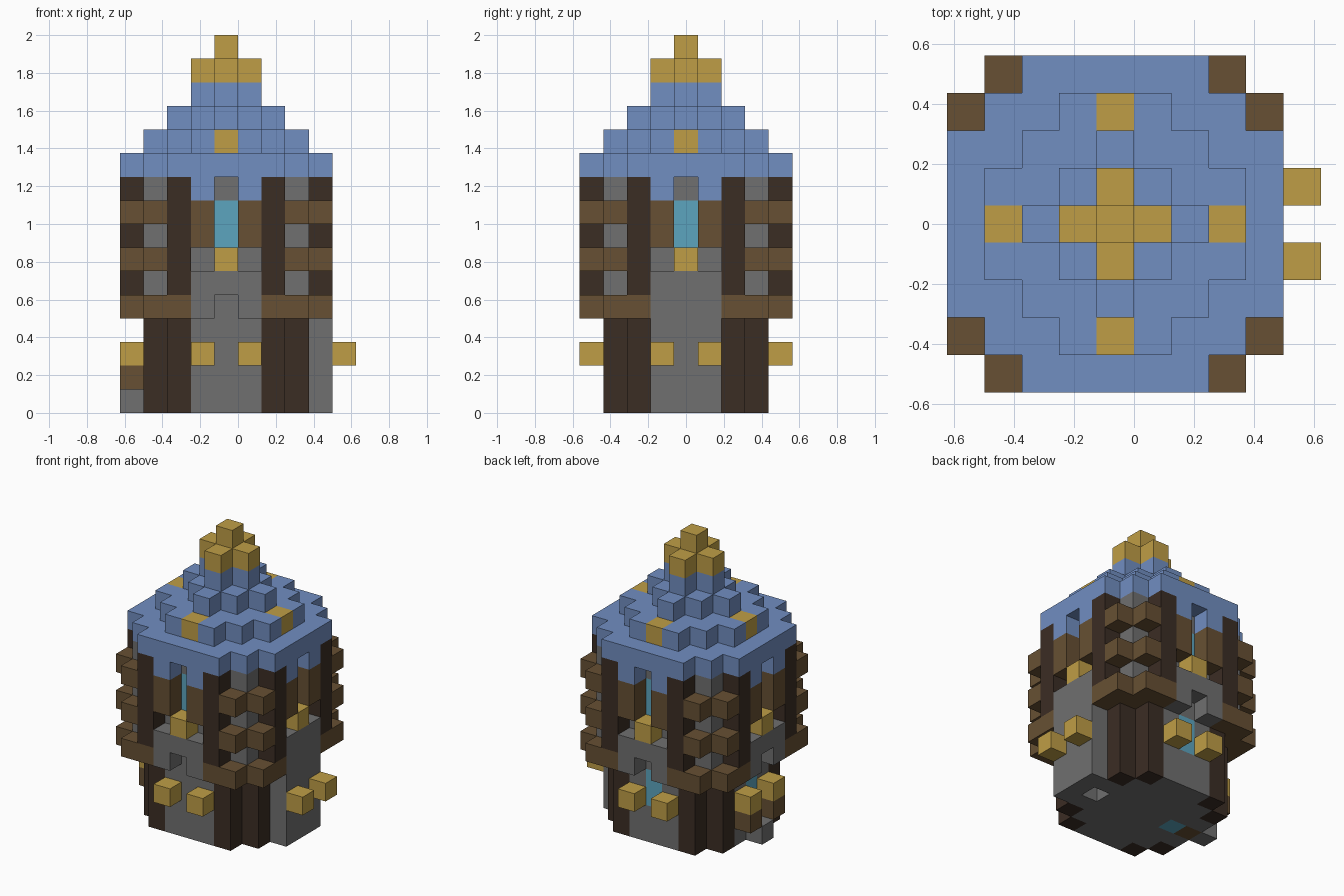
import bpy, bmesh
from mathutils import Vector

if "Cube" in bpy.data.objects:
    bpy.data.objects.remove(bpy.data.objects["Cube"], do_unlink=True)

S = 0.125        # block size
CX = -S / 2      # tower axis; the lanterns on +x widen that side
cells = {}       # (u, v, layer) -> part name


def linear(c):
    c /= 255
    return c / 12.92 if c <= 0.04045 else ((c + 0.055) / 1.055) ** 2.4


def make_material(name, r, g, b):
    colour = (linear(r), linear(g), linear(b), 1)
    m = bpy.data.materials.new(name)
    m.use_nodes = True
    m.diffuse_color = colour
    bsdf = m.node_tree.nodes["Principled BSDF"]
    bsdf.inputs["Base Color"].default_value = colour
    bsdf.inputs["Roughness"].default_value = 0.9
    return m


stone = make_material("grey stone", 112, 112, 112)
dark = make_material("dark wood", 59, 45, 36)
brown = make_material("brown wood", 103, 80, 51)
blue = make_material("blue tiles", 113, 142, 193)
gold = make_material("gold", 191, 158, 70)
glass = make_material("cyan glass", 92, 165, 191)


def ring(a, b):
    """All mirrored and turned copies of one plan position."""
    return {p for s in (a, -a) for t in (b, -b) for p in ((s, t), (t, s))}


def disc(reach, diagonal):
    """Square plan with stepped corners."""
    r = range(-reach, reach + 1)
    return {(u, v) for u in r for v in r if abs(u) + abs(v) <= diagonal}


def put(part, plan, layers):
    for k in layers:
        for u, v in plan:
            cells[u, v, k] = part


def cut(plan, layers):
    for k in layers:
        for u, v in plan:
            cells.pop((u, v, k), None)


MIDDLE = ring(0, 4)
SIDE = ring(1, 4)

# Stone walls: narrow base, wider upper storey, bay on +x
put("stone_walls", disc(3, 5), range(4))
put("stone_walls", disc(3, 6), range(4, 10))
put("stone_walls", MIDDLE | SIDE, (4, 5))
put("stone_walls", {(4, -1), (4, 0), (4, 1)}, range(4))
cut(MIDDLE - {(4, 0)}, [4])
cut({(3, 0)}, range(2))
put("stone_walls", {(-4, 0)}, [0])      # doorstep

# Dark corner posts
put("base_posts", ring(2, 3), range(4))
put("upper_posts", ring(2, 4), range(5, 10))

# Brown beams wrapping each corner, and panels beside the windows
put("corner_beams", ring(2, 4) | ring(3, 4) | ring(3, 3), [4])
put("corner_beams", ring(3, 4), (6, 8))
put("window_panels", SIDE, (7, 8))
put("gate_posts", {(-4, 1), (-4, -1)}, [1])
put("threshold", {(-3, 0)}, [0])

# Windows and sills
put("upper_windows", ring(0, 3), (7, 8))
put("lower_windows", {(0, 3), (-3, 0)}, (2, 3))
put("floor_glass", {(-2, 0)}, [0])
put("window_sills", MIDDLE, [6])

# Stepped roof with hanging eaves, gold studs and finial
put("roof", SIDE, [9])
put("roof", disc(4, 6), [10])
put("roof", disc(3, 4), [11])
put("roof", disc(2, 2), [12])
put("roof", disc(1, 1), [13])
put("roof_studs", ring(0, 3), [11])
put("finial", disc(1, 1), [14])
put("finial", {(0, 0)}, [15])

# Lanterns, two per side
put("lanterns", {p for p in SIDE if p[0] < 4} | {(5, 1), (5, -1)}, [2])

PARTS = {
    "stone_walls": stone, "base_posts": dark, "upper_posts": dark,
    "corner_beams": brown, "window_panels": brown, "gate_posts": brown,
    "threshold": brown, "upper_windows": glass, "lower_windows": glass,
    "floor_glass": glass, "window_sills": gold, "roof": blue,
    "roof_studs": gold, "finial": gold, "lanterns": gold,
}


def build(part, material):
    """Join the blocks of a part, leaving out faces between blocks."""
    bm = bmesh.new()
    for cell, name in cells.items():
        if name != part:
            continue
        centre = Vector((cell[0], cell[1], cell[2] + 0.5)) * S
        centre.x += CX
        for axis in range(3):
            for sign in (-1, 1):
                beside = list(cell)
                beside[axis] += sign
                if tuple(beside) in cells:
                    continue
                n, a, b = Vector(), Vector(), Vector()
                n[axis] = sign
                a[(axis + 1) % 3] = 1
                b = n.cross(a)
                corners = [n + a + b, n - a + b, n - a - b, n + a - b]
                bm.faces.new([bm.verts.new(centre + c * S / 2) for c in corners])
    bmesh.ops.remove_doubles(bm, verts=bm.verts, dist=0.001)
    mesh = bpy.data.meshes.new(part)
    bm.to_mesh(mesh)
    bm.free()
    mesh.materials.append(material)
    bpy.context.collection.objects.link(bpy.data.objects.new(part, mesh))


for part, material in PARTS.items():
    build(part, material)
